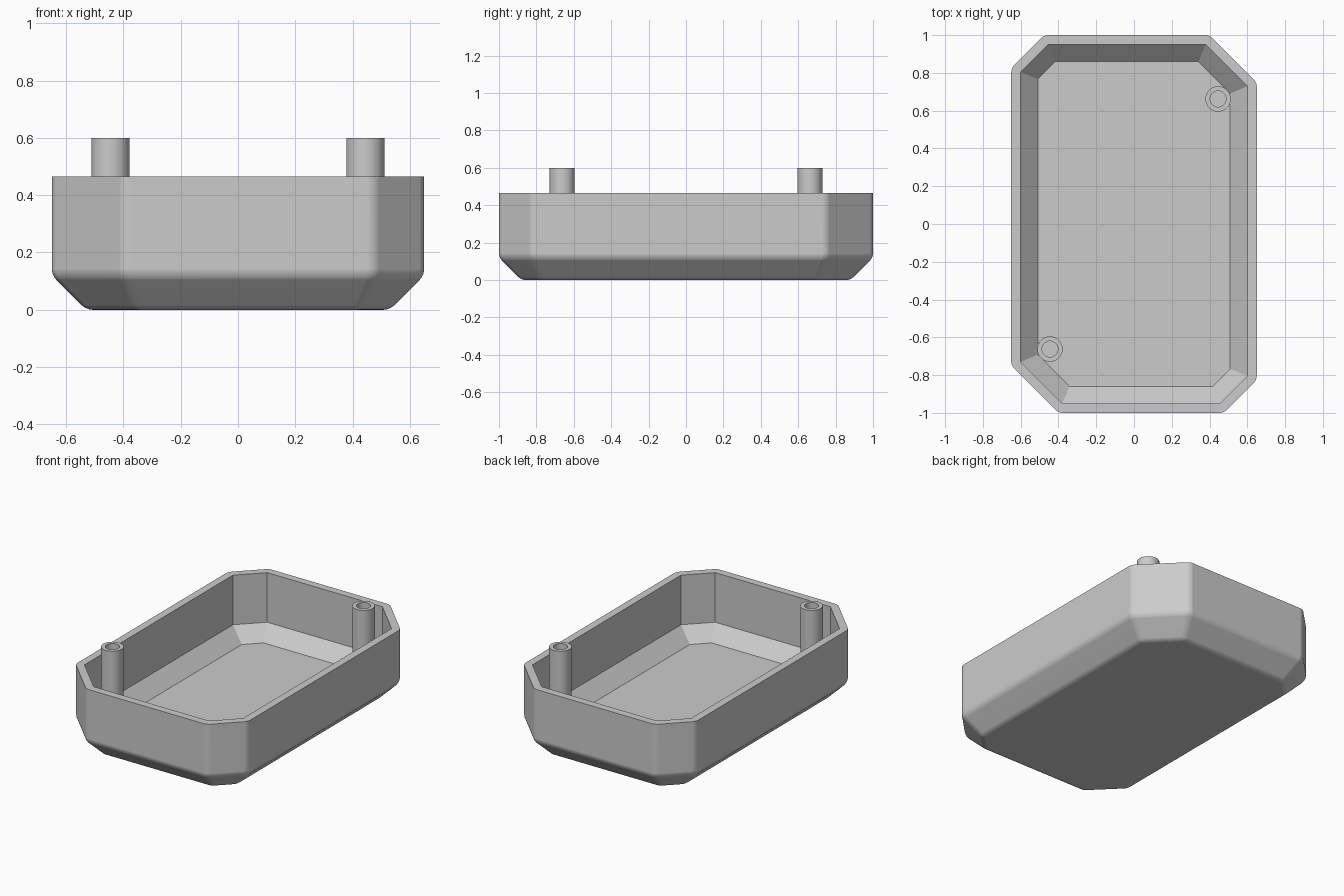
import bpy
import bmesh
import math

cube = bpy.data.objects.get("Cube")
if cube:
    bpy.data.objects.remove(cube)

# Single grey plastic
grey = bpy.data.materials.new("plain_grey")
grey.use_nodes = True
colour = (0.6, 0.6, 0.6, 1)
grey.diffuse_color = colour
grey.node_tree.nodes["Principled BSDF"].inputs["Base Color"].default_value = colour

HALF_X, HALF_Y = 0.65, 1.0
WALL, RIM, POST_TOP = 0.05, 0.465, 0.6
SLOPE = 0.12              # 45 degree chamfer under the shell
BIG, SMALL = 0.25, 0.175  # cut corners, alternating round the outline


def outline(inset):
    """Eight-sided outline, moved inwards evenly by inset."""
    x, y = HALF_X - inset, HALF_Y - inset
    shrink = inset * (2 - math.sqrt(2))
    b, s = BIG - shrink, SMALL - shrink
    half = [(x, y - b), (x - b, y), (-x + s, y), (-x, y - s)]
    return half + [(-px, -py) for px, py in half]


def finish(bm, name):
    bmesh.ops.recalc_face_normals(bm, faces=bm.faces)
    mesh = bpy.data.meshes.new(name)
    bm.to_mesh(mesh)
    bm.free()
    obj = bpy.data.objects.new(name, mesh)
    bpy.context.collection.objects.link(obj)
    mesh.materials.append(grey)
    bpy.ops.object.select_all(action='DESELECT')
    obj.select_set(True)
    bpy.context.view_layer.objects.active = obj
    bpy.ops.object.shade_smooth_by_angle(angle=math.radians(30))
    return obj


def loft(bm, rings, closed=False):
    """Bridge successive rings of vertices with quads."""
    pairs = list(zip(rings, rings[1:]))
    if closed:
        pairs.append((rings[-1], rings[0]))
    for a, b in pairs:
        n = len(a)
        for i in range(n):
            j = (i + 1) % n
            bm.faces.new((a[i], a[j], b[j], b[i]))


# Shell: outside, rim and inside as one skin of constant thickness
miter = WALL * math.sqrt(2)
floor_inset = SLOPE - WALL + miter
levels = [
    (SLOPE, 0), (0, SLOPE), (0, RIM), (WALL, RIM),
    (WALL, SLOPE - WALL + miter), (floor_inset, WALL),
]
bm = bmesh.new()
rings = [[bm.verts.new((x, y, z)) for x, y in outline(inset)] for inset, z in levels]
loft(bm, rings)
bm.faces.new(rings[0])
bm.faces.new(rings[-1])

# Round the outside edges, leaving the rim and the inside crisp
lower = set(rings[0] + rings[1])
outside = lower | set(rings[2])
rounded = [e for e in bm.edges
           if all(v in outside for v in e.verts) and any(v in lower for v in e.verts)]
bmesh.ops.bevel(bm, geom=rounded, offset=0.022, offset_type='OFFSET',
                segments=5, profile=0.5, affect='EDGES', clamp_overlap=True)
shell = finish(bm, "tray_shell")
weighted = shell.modifiers.new("even_shading", 'WEIGHTED_NORMAL')
weighted.keep_sharp = True

# Hollow posts in the two larger cut corners
for name, side in (("back_left_post", 1), ("front_right_post", -1)):
    bm = bmesh.new()
    rings = []
    for radius, z in ((0.067, 0.03), (0.067, POST_TOP), (0.042, POST_TOP), (0.042, WALL)):
        circle = bmesh.ops.create_circle(bm, segments=48, radius=radius)["verts"]
        for v in circle:
            v.co.z = z
        rings.append(circle)
    loft(bm, rings)
    bm.faces.new(rings[0])
    bm.faces.new(rings[-1])
    finish(bm, name).location = (side * 0.445, side * 0.662, 0)
